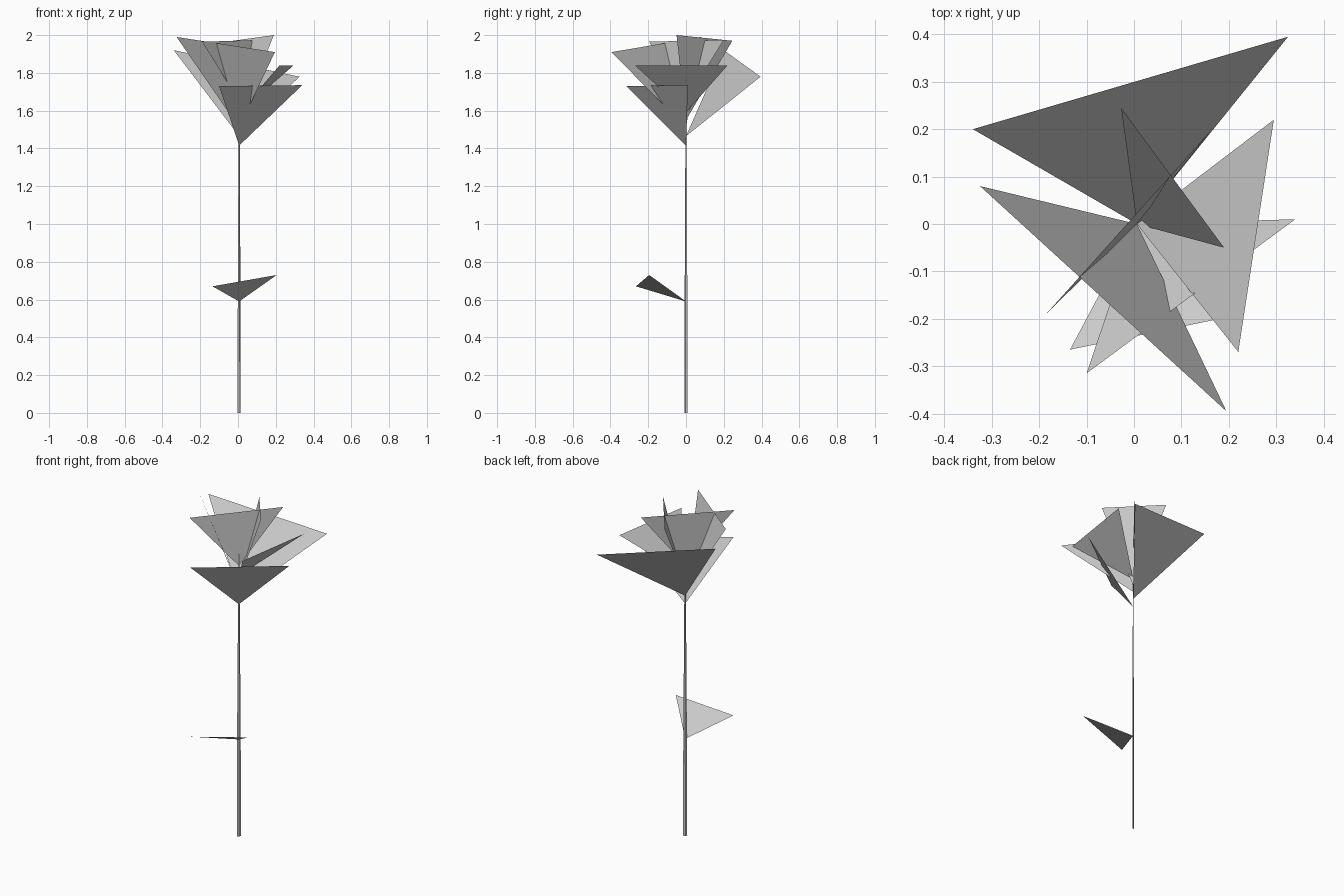
import bpy
import bmesh

if "Cube" in bpy.data.objects:
    bpy.data.objects.remove(bpy.data.objects["Cube"], do_unlink=True)

grey = bpy.data.materials.new("plain_grey")
grey.use_nodes = True
colour = (0.6, 0.6, 0.6, 1)
grey.diffuse_color = colour
grey.node_tree.nodes["Principled BSDF"].inputs["Base Color"].default_value = colour

AXIS_X = 0.006


def add_object(name, bm):
    mesh = bpy.data.meshes.new(name)
    bm.to_mesh(mesh)
    bm.free()
    mesh.materials.append(grey)
    obj = bpy.data.objects.new(name, mesh)
    bpy.context.scene.collection.objects.link(obj)


def blade(name, root_z, left, right):
    """Flat triangular blade growing out of the stem at root_z."""
    bm = bmesh.new()
    bm.faces.new([bm.verts.new(p) for p in ((AXIS_X, 0, root_z), left, right)])
    add_object(name, bm)


# Stem: slim tapering diamond section, wider along the x = y diagonal
bm = bmesh.new()
rings = []
for z, size in ((0, 1), (0.6, 0.85), (1.42, 0.4), (1.72, 0.25)):
    wide, thin = 0.0085 * size, 0.0035 * size
    section = ((wide, wide), (-thin, thin), (-wide, -wide), (thin, -thin))
    rings.append([bm.verts.new((AXIS_X + x, y, z)) for x, y in section])
for low, high in zip(rings, rings[1:]):
    for i in range(4):
        j = (i + 1) % 4
        bm.faces.new((low[i], low[j], high[j], high[i]))
bm.faces.new(rings[0][::-1])
bm.faces.new(rings[-1])
add_object("stem", bm)

# Leaf on the stem
blade("leaf", 0.59, (-0.135, -0.265, 0.67), (0.205, -0.195, 0.73))

# Petals, from the lowest to the innermost
blade("petal_front", 1.415, (-0.10, -0.315, 1.73), (0.34, 0.01, 1.735))
blade("petal_back", 1.465, (0.325, 0.395, 1.78), (-0.34, 0.20, 1.92))
blade("petal_front_right", 1.51, (-0.325, 0.08, 1.99), (0.195, -0.395, 1.91))
blade("petal_left", 1.59, (0.22, -0.27, 1.84), (0.295, 0.22, 1.84))
blade("petal_inner_left", 1.55, (0.19, -0.05, 2.0), (-0.027, 0.245, 1.97))
blade("petal_inner_diagonal", 1.65, (-0.19, -0.195, 1.965), (0.165, 0.20, 1.975))
